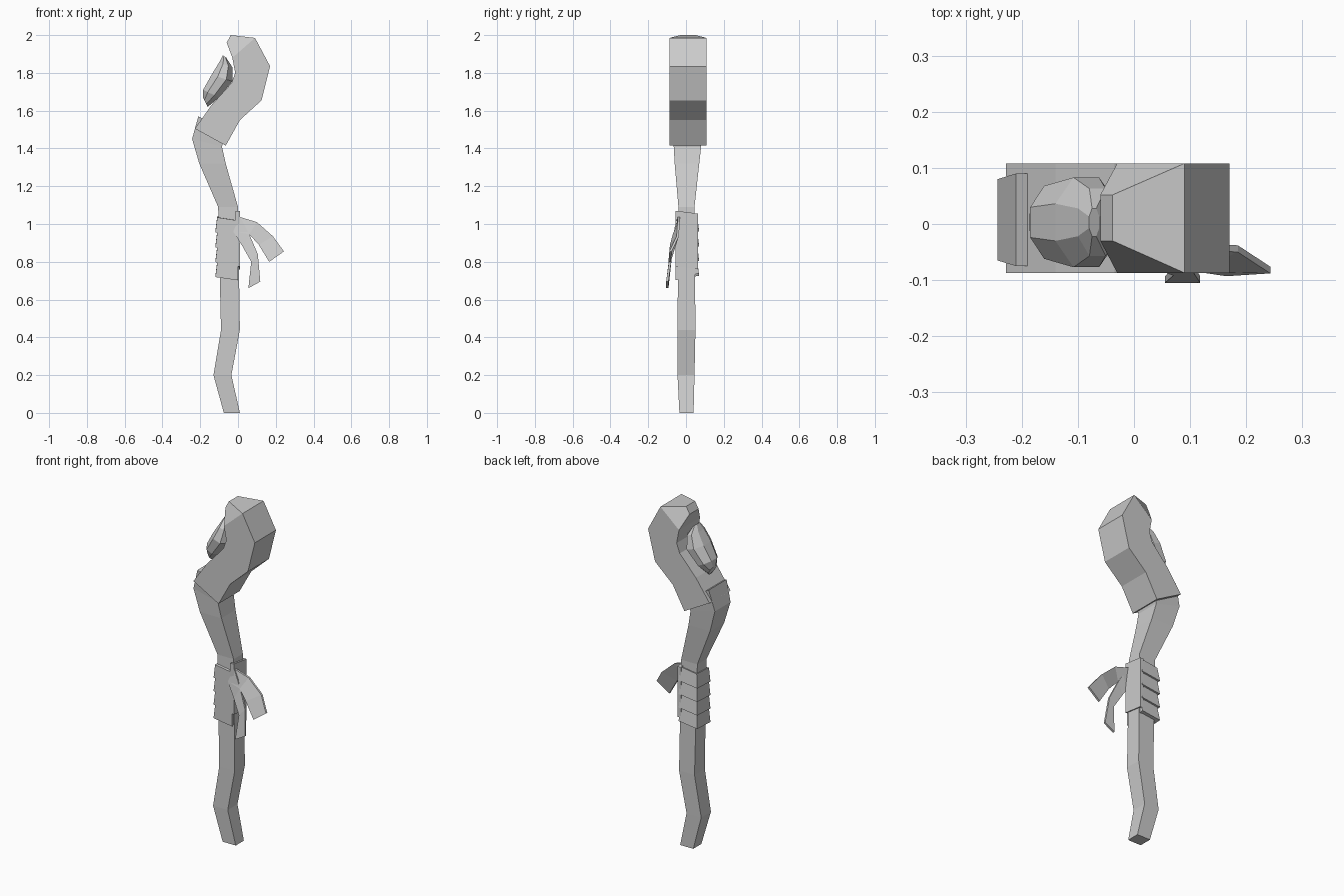
import bpy, bmesh, math

cube = bpy.data.objects.get("Cube")
if cube:
    bpy.data.objects.remove(cube, do_unlink=True)

grey = bpy.data.materials.new("plain grey")
grey.use_nodes = True
COLOUR = (0.6, 0.6, 0.6, 1)
grey.diffuse_color = COLOUR
grey.node_tree.nodes["Principled BSDF"].inputs["Base Color"].default_value = COLOUR


def loft(name, rings):
    """Skin a closed, flat-shaded solid over rings of equal point count."""
    bm = bmesh.new()
    rows = [[bm.verts.new(p) for p in ring] for ring in rings]
    n = len(rows[0])
    for a, b in zip(rows, rows[1:]):
        for i in range(n):
            j = (i + 1) % n
            bm.faces.new((a[i], a[j], b[j], b[i]))
    bm.faces.new(rows[0][::-1])
    bm.faces.new(rows[-1])
    bmesh.ops.recalc_face_normals(bm, faces=bm.faces)
    mesh = bpy.data.meshes.new(name)
    bm.to_mesh(mesh)
    bm.free()
    mesh.materials.append(grey)
    obj = bpy.data.objects.new(name, mesh)
    bpy.context.collection.objects.link(obj)
    return obj


def box_ring(left, right, y0, y1):
    """Rectangle spanning two (x, z) points and a depth range."""
    (xl, zl), (xr, zr) = left, right
    return [(xl, y0, zl), (xr, y0, zr), (xr, y1, zr), (xl, y1, zl)]


def oval_ring(left, right, half):
    """Eight-sided ring spanning two (x, z) points."""
    (xl, zl), (xr, zr) = left, right
    ring = []
    for k in range(8):
        a = math.pi / 8 + k * math.pi / 4
        t = 0.5 + 0.5 * math.cos(a) / math.cos(math.pi / 8)
        y = half * math.sin(a) / math.cos(math.pi / 8)
        ring.append((xl + (xr - xl) * t, 0.003 + y, zl + (zr - zl) * t))
    return ring


# crooked shaft
loft("shaft", [box_ring(*s) for s in (
    ((-0.075, 0), (0.01, 0), -0.035, 0.04),
    ((-0.13, 0.2), (-0.035, 0.2), -0.045, 0.045),
    ((-0.09, 0.44), (0.01, 0.44), -0.045, 0.05),
    ((-0.105, 1.09), (0, 1.09), -0.04, 0.045),
    ((-0.205, 1.32), (-0.065, 1.32), -0.06, 0.07),
    ((-0.243, 1.45), (-0.085, 1.41), -0.065, 0.08),
    ((-0.21, 1.57), (-0.06, 1.49), -0.075, 0.09),
)])

# curled head, tapering at the tip
loft("curled_head", [box_ring(*s) for s in (
    ((-0.228, 1.505), (-0.065, 1.415), -0.087, 0.108),
    ((-0.14, 1.63), (0.01, 1.55), -0.087, 0.108),
    ((-0.035, 1.745), (0.125, 1.655), -0.087, 0.108),
    ((-0.015, 1.8), (0.17, 1.835), -0.087, 0.108),
    ((-0.03, 1.88), (0.09, 1.985), -0.087, 0.108),
    ((-0.06, 1.96), (-0.038, 2.0), -0.03, 0.052),
)])

# faceted gem held in the curl
loft("gem", [oval_ring(*s) for s in (
    ((-0.186, 1.67), (-0.16, 1.62), 0.03),
    ((-0.185, 1.71), (-0.1, 1.67), 0.065),
    ((-0.14, 1.79), (-0.03, 1.755), 0.08),
    ((-0.1, 1.855), (-0.03, 1.83), 0.06),
    ((-0.08, 1.893), (-0.062, 1.88), 0.025),
)])

# overlapping grip bands, flared on the right and back
STEP = 0.079
for i in range(4):
    top = 1.035 - i * STEP
    rings = []
    for drop, flare in ((0, 0), (STEP, 0.01)):
        z = top - drop
        xl, yb = -0.11 - flare, 0.058 + flare
        rings.append([(xl, -0.055, z), (0.0, -0.055, z - 0.017),
                      (0.0, yb, z + 0.02), (xl, yb, z + 0.005)])
    loft(f"grip_band_{i + 1}", rings)

# side plate of the grip
loft("grip_side", [
    [(x, -0.055, low), (x, 0.064, low - 0.015), (x, 0.064, 1.055), (x, -0.055, 1.07)]
    for x, low in ((-0.012, 0.775), (0.011, 0.775))])


def ribbon(name, pairs, thick=0.012):
    """Thin strip through pairs of edge points."""
    loft(name, [[a, b, (b[0], b[1] + thick, b[2]), (a[0], a[1] + thick, a[2])]
                for a, b in pairs])


# loose ribbon ends
ribbon("long_ribbon_end", (
    ((-0.025, -0.058, 0.96), (0.01, -0.05, 1.04)),
    ((0.025, -0.075, 0.88), (0.06, -0.066, 0.945)),
    ((0.07, -0.092, 0.8), (0.105, -0.085, 0.84)),
    ((0.055, -0.105, 0.66), (0.118, -0.105, 0.695)),
))
ribbon("short_ribbon_end", (
    ((-0.02, -0.058, 0.96), (0.0, -0.045, 1.04)),
    ((0.06, -0.07, 0.945), (0.1, -0.045, 1.01)),
    ((0.11, -0.085, 0.89), (0.185, -0.05, 0.935)),
    ((0.165, -0.093, 0.8), (0.243, -0.088, 0.855)),
))
